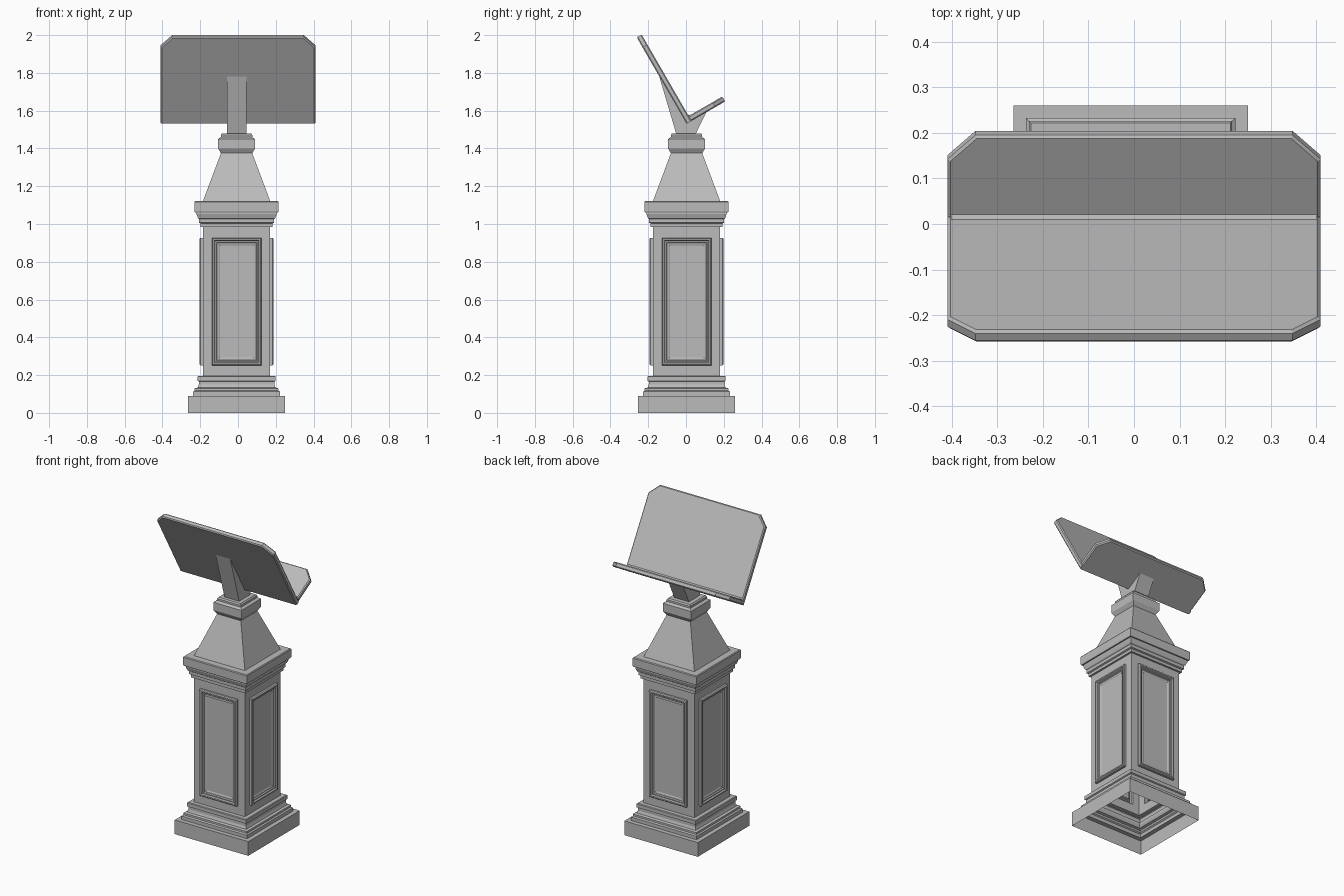
import bpy, bmesh, math
from mathutils import Vector, Matrix

if "Cube" in bpy.data.objects:
    bpy.data.objects.remove(bpy.data.objects["Cube"], do_unlink=True)

stone = bpy.data.materials.new("grey stone")
stone.use_nodes = True
stone.diffuse_color = (0.5, 0.5, 0.5, 1)
stone.node_tree.nodes["Principled BSDF"].inputs["Base Color"].default_value = (0.5, 0.5, 0.5, 1)

CX, CY = -0.0075, 0.003      # pedestal axis
FOLD = Vector((0, 0.003, 1.531))  # outer corner where board and shelf meet
TILT = math.radians(30)
THICK = 0.03


def finish(name, bm, location=(0, 0, 0)):
    bmesh.ops.remove_doubles(bm, verts=bm.verts, dist=0.0001)
    bmesh.ops.recalc_face_normals(bm, faces=bm.faces)
    mesh = bpy.data.meshes.new(name)
    bm.to_mesh(mesh)
    bm.free()
    mesh.materials.append(stone)
    obj = bpy.data.objects.new(name, mesh)
    obj.location = location
    bpy.context.collection.objects.link(obj)
    return obj


def loft(bm, rings, cap_end=True):
    """Bridge successive four-cornered rings, optionally closing the last."""
    loops = [[bm.verts.new(p) for p in ring] for ring in rings]
    for a, b in zip(loops, loops[1:]):
        for i in range(4):
            j = (i + 1) % 4
            bm.faces.new((a[i], a[j], b[j], b[i]))
    if cap_end:
        bm.faces.new(loops[-1])


def square(half, z):
    return [(-half, -half, z), (half, -half, z), (half, half, z), (-half, half, z)]


def square_tower(name, profile, cap_end):
    bm = bmesh.new()
    loft(bm, [square(h, z) for h, z in profile], cap_end)
    return finish(name, bm, (CX, CY, 0))


# Hollow plinth with stepped mouldings, open underneath
square_tower("plinth", [
    (0.2575, 0), (0.2575, 0.09), (0.23, 0.09), (0.23, 0.112), (0.222, 0.118),
    (0.222, 0.13), (0.206, 0.134), (0.2, 0.15), (0.2, 0.166), (0.207, 0.17),
    (0.207, 0.192), (0.203, 0.196), (0.178, 0.196)], False)

# Shaft with one raised-frame panel on each of its four sides
HALF, LOW, HIGH = 0.178, 0.196, 0.985
bm = bmesh.new()
# inset from the frame's outer edge, height above the shaft face
frame = [(0, 0), (0, 0.012), (0.005, 0.018), (0.013, 0.018), (0.018, 0.01),
         (0.024, 0.01), (0.028, 0.003), (0.036, 0.003), (0.042, 0)]
for side in range(4):
    turn = Matrix.Rotation(side * math.pi / 2, 3, 'Z')
    rects = [(HALF, LOW, HIGH, 0)]
    rects += [(0.131 - d, 0.252 + d, 0.927 - d, out) for d, out in frame]
    loft(bm, [[turn @ Vector((x, -HALF - out, z))
               for x, z in ((-w, lo), (w, lo), (w, hi), (-w, hi))]
              for w, lo, hi, out in rects])
finish("panelled_shaft", bm, (CX, CY, 0))

# Cornice, sloping roof and collar
square_tower("cornice_and_neck", [
    (0.178, 0.985), (0.19, 0.985), (0.19, 1.003), (0.199, 1.007), (0.199, 1.027),
    (0.205, 1.032), (0.212, 1.052), (0.212, 1.062), (0.22, 1.062), (0.223, 1.067),
    (0.223, 1.116), (0.219, 1.121), (0.178, 1.121), (0.083, 1.375), (0.098, 1.4),
    (0.098, 1.45), (0.083, 1.46), (0.083, 1.472), (0.077, 1.48)], True)

# Directions along the sloping board and the shelf, in the side plane
up_board = Vector((0, -math.sin(TILT), math.cos(TILT)))
along_shelf = Vector((0, math.cos(TILT), math.sin(TILT)))

# Forked support post
bm = bmesh.new()
outline = [Vector((0, -0.052, 1.478)), Vector((0, 0.052, 1.478)),
           FOLD + along_shelf * 0.12, FOLD, FOLD + up_board * 0.29]
shift = Vector((-0.058, 0, 0))
face = bm.faces.new([bm.verts.new(p + shift) for p in outline])
new = bmesh.ops.extrude_face_region(bm, geom=[face])["geom"]
bmesh.ops.translate(bm, vec=(0.103, 0, 0),
                    verts=[v for v in new if isinstance(v, bmesh.types.BMVert)])
finish("support_post", bm)


def plate(name, along, normal, start, end):
    """Flat plate with two clipped far corners and softened outer rim."""
    w, clip = 0.409, 0.061
    pts = [(-w, start), (w, start), (w, end - clip), (w - clip, end),
           (clip - w, end), (-w, end - clip)]
    bm = bmesh.new()
    face = bm.faces.new([bm.verts.new(FOLD + Vector((x, 0, 0)) + along * s) for x, s in pts])
    new = bmesh.ops.extrude_face_region(bm, geom=[face])["geom"]
    bmesh.ops.translate(bm, vec=normal * THICK,
                        verts=[v for v in new if isinstance(v, bmesh.types.BMVert)])
    # soften only the rim edges that lie away from the fold
    rim = []
    for e in bm.edges:
        a, b = e.verts
        across = abs((a.co - b.co).dot(normal)) > 0.001
        at_fold = all(abs((v.co - FOLD).dot(along) - start) < 0.001 for v in e.verts)
        if not across and not at_fold:
            rim.append(e)
    bmesh.ops.bevel(bm, geom=rim, offset=0.006, segments=1, affect='EDGES')
    return finish(name, bm)


# Reading board and the ledge that holds the book
plate("reading_board", up_board, along_shelf, 0, 0.528)
plate("book_ledge", along_shelf, up_board, THICK, 0.236)

# Small fillet in the valley between board and ledge
bm = bmesh.new()
valley = FOLD + (up_board + along_shelf) * THICK
ends = [[bm.verts.new(valley + Vector((x, 0, 0)) + d) for d in
         (Vector(), up_board * 0.008, along_shelf * 0.008)] for x in (-0.402, 0.402)]
bm.faces.new(ends[0])
bm.faces.new(ends[1])
for i in range(3):
    j = (i + 1) % 3
    bm.faces.new((ends[0][i], ends[0][j], ends[1][j], ends[1][i]))
finish("valley_fillet", bm)
